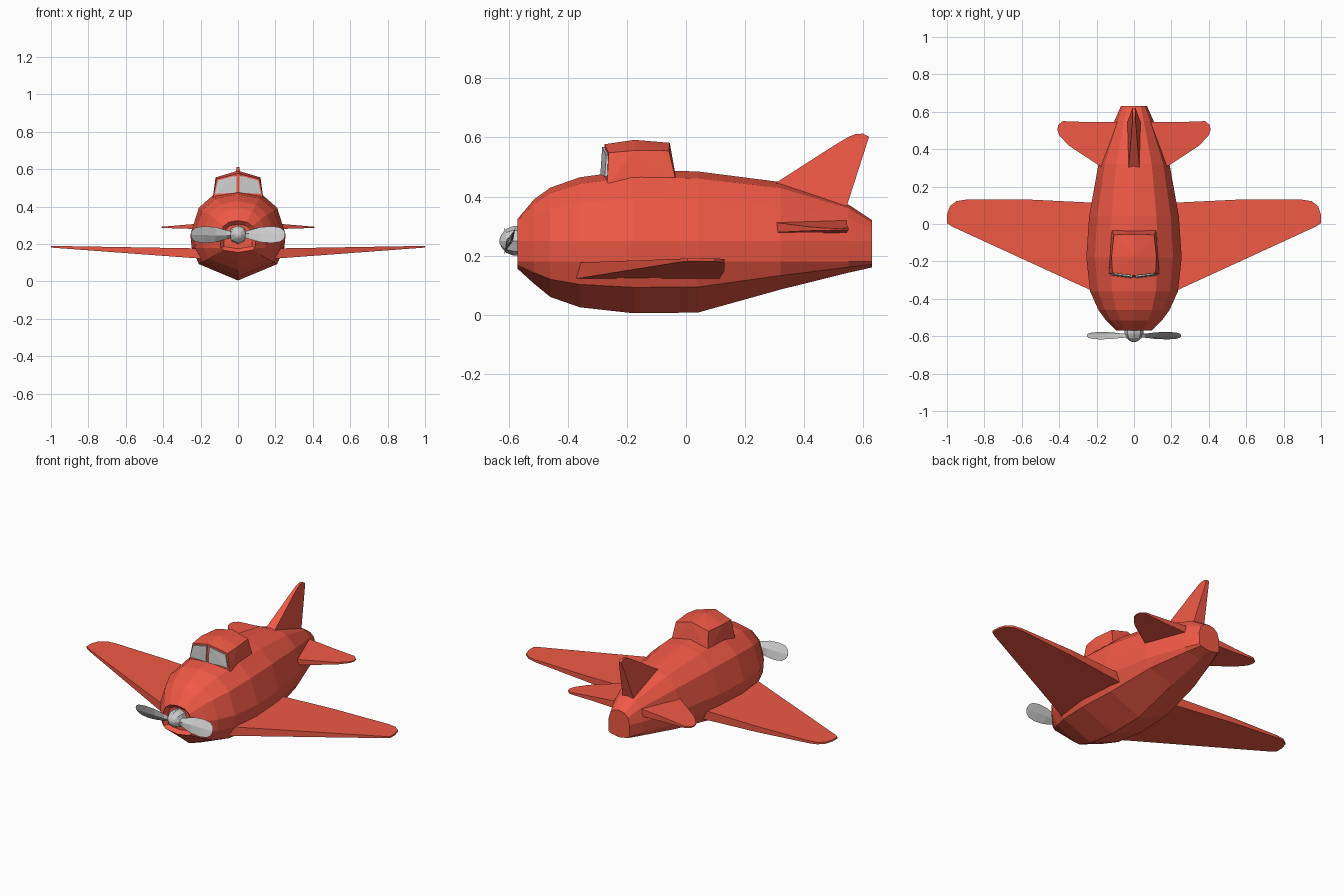
import bpy, bmesh
from math import radians, cos, sin, pi
from mathutils import Matrix, Vector

if "Cube" in bpy.data.objects:
    bpy.data.objects.remove(bpy.data.objects["Cube"])

red = bpy.data.materials.new("red_paint")
red.diffuse_color = (0.87, 0.10, 0.06, 1)
red.use_nodes = True
red.node_tree.nodes["Principled BSDF"].inputs["Base Color"].default_value = red.diffuse_color


def finish(name, bm, mat=None):
    bmesh.ops.recalc_face_normals(bm, faces=bm.faces[:])
    me = bpy.data.meshes.new(name)
    bm.to_mesh(me)
    bm.free()
    ob = bpy.data.objects.new(name, me)
    bpy.context.collection.objects.link(ob)
    if mat:
        me.materials.append(mat)
    return ob


def loft(rings, name, mat=None, inset_front=False):
    bm = bmesh.new()
    vs = [[bm.verts.new(p) for p in r] for r in rings]
    n = len(rings[0])
    for a, b in zip(vs, vs[1:]):
        for i in range(n):
            j = (i + 1) % n
            bm.faces.new((a[i], a[j], b[j], b[i]))
    front = bm.faces.new(vs[0])
    bm.faces.new(vs[-1])
    bmesh.ops.recalc_face_normals(bm, faces=bm.faces[:])
    if inset_front:
        bmesh.ops.inset_region(bm, faces=[front], thickness=0.02, depth=-0.02)
    return finish(name, bm, mat)


def hull(points, name, mat=None):
    bm = bmesh.new()
    for p in points:
        bm.verts.new(p)
    bmesh.ops.convex_hull(bm, input=bm.verts[:])
    bmesh.ops.dissolve_limit(bm, angle_limit=radians(1), verts=bm.verts[:], edges=bm.edges[:])
    return finish(name, bm, mat)


def mirror_x(ob):
    m = ob.modifiers.new("mirror", 'MIRROR')
    m.use_axis[0] = True


# Fuselage: y, half width, keel z, top z
def section(y, w, k, t):
    up = t - 0.25
    half = [(0.82 * w, k + 0.5 * (0.18 - k)), (0.97 * w, 0.18), (w, 0.25),
            (0.82 * w, 0.25 + 0.6 * up), (0.5 * w, 0.25 + 0.9 * up)]
    right = [(x, y, z) for x, z in half]
    left = [(-x, y, z) for x, z in reversed(half)]
    return [(0, y, k)] + right + [(0, y, t)] + left


stations = [(-0.57, 0.095, 0.155, 0.325), (-0.515, 0.15, 0.105, 0.39), (-0.46, 0.19, 0.06, 0.43),
            (-0.36, 0.235, 0.025, 0.465), (-0.18, 0.255, 0.005, 0.49), (0.04, 0.24, 0.007, 0.485),
            (0.32, 0.19, 0.085, 0.449), (0.55, 0.105, 0.142, 0.373), (0.63, 0.07, 0.16, 0.32)]
loft([section(*s) for s in stations], "fuselage", red, inset_front=True)

# Cabin with a ridged roof and a pointed windscreen
cabin = [(0, -0.286, 0.43), (0, -0.276, 0.577), (0, -0.175, 0.592), (0, -0.055, 0.582), (0, -0.028, 0.43)]
for s in (-1, 1):
    cabin += [(s * 0.137, -0.268, 0.43), (s * 0.115, -0.262, 0.548), (s * 0.12, -0.175, 0.556),
              (s * 0.107, -0.058, 0.555), (s * 0.122, -0.028, 0.43)]
hull(cabin, "cabin", red)

# Windscreen panes
corners = [(0.008, -0.286, 0.475), (0.124, -0.271, 0.468), (0.107, -0.266, 0.54), (0.008, -0.28, 0.567)]
pane = hull([(x, y + d, z) for x, y, z in corners for d in (-0.004, 0.012)], "windscreen_pane")
mirror_x(pane)


# Wings and tailplanes: plan outline with thickness tapering outward
def flyer(name, outline, x0, x1, root, tip):
    def z(x, k):
        f = (x - x0) / (x1 - x0)
        return root[k] + (tip[k] - root[k]) * f
    rings = [[(x, y, z(x, k)) for x, y in outline] for k in (0, 1)]
    mirror_x(loft(rings, name, red))


flyer("wing", [(0.15, -0.395), (0.24, -0.35), (0.97, -0.015), (1.0, 0.005), (1.0, 0.05), (0.985, 0.095),
               (0.95, 0.122), (0.9, 0.13), (0.55, 0.13), (0.24, 0.115), (0.15, 0.11)],
      0.24, 1.0, (0.125, 0.177), (0.181, 0.19))
flyer("tailplane", [(0.06, 0.25), (0.19, 0.315), (0.35, 0.42), (0.40, 0.475), (0.41, 0.505), (0.405, 0.53),
                    (0.38, 0.55), (0.25, 0.545), (0.06, 0.545)],
      0.15, 0.41, (0.278, 0.314), (0.286, 0.292))

# Tail fin: side profile, thinner toward the top
fin = [(0.25, 0.41), (0.31, 0.45), (0.50, 0.572), (0.55, 0.602), (0.575, 0.612), (0.60, 0.613), (0.62, 0.602),
       (0.547, 0.375), (0.54, 0.34)]
loft([[(s * (0.035 - 0.028 * max(0, z - 0.40) / 0.213), y, z) for y, z in fin] for s in (-1, 1)],
     "tail_fin", red)

# Propeller hub: stepped dome
hub = [(-0.54, 0.05), (-0.585, 0.05), (-0.61, 0.04), (-0.625, 0.022), (-0.631, 0.008)]
loft([[(r * cos(i * pi / 4), y, 0.25 + r * sin(i * pi / 4)) for i in range(8)] for y, r in hub],
     "propeller_hub")

# Propeller blades: twisted diamond sections, x, half chord, half thickness
blade = [(0.02, 0.012, 0.012), (0.06, 0.026, 0.012), (0.12, 0.044, 0.009), (0.18, 0.049, 0.007),
         (0.225, 0.042, 0.005), (0.245, 0.026, 0.004), (0.252, 0.010, 0.003)]
for name, spin in (("propeller_blade_right", 0), ("propeller_blade_left", pi)):
    rings = []
    for x, c, t in blade:
        turn = Matrix.Rotation(spin, 3, 'Y') @ Matrix.Rotation(radians(-24), 3, 'X')
        ring = [Vector((x, 0, c)), Vector((x, -t, 0)), Vector((x, 0, -c)), Vector((x, t, 0))]
        rings.append([turn @ p + Vector((0, -0.597, 0.25)) for p in ring])
    loft(rings, name)
